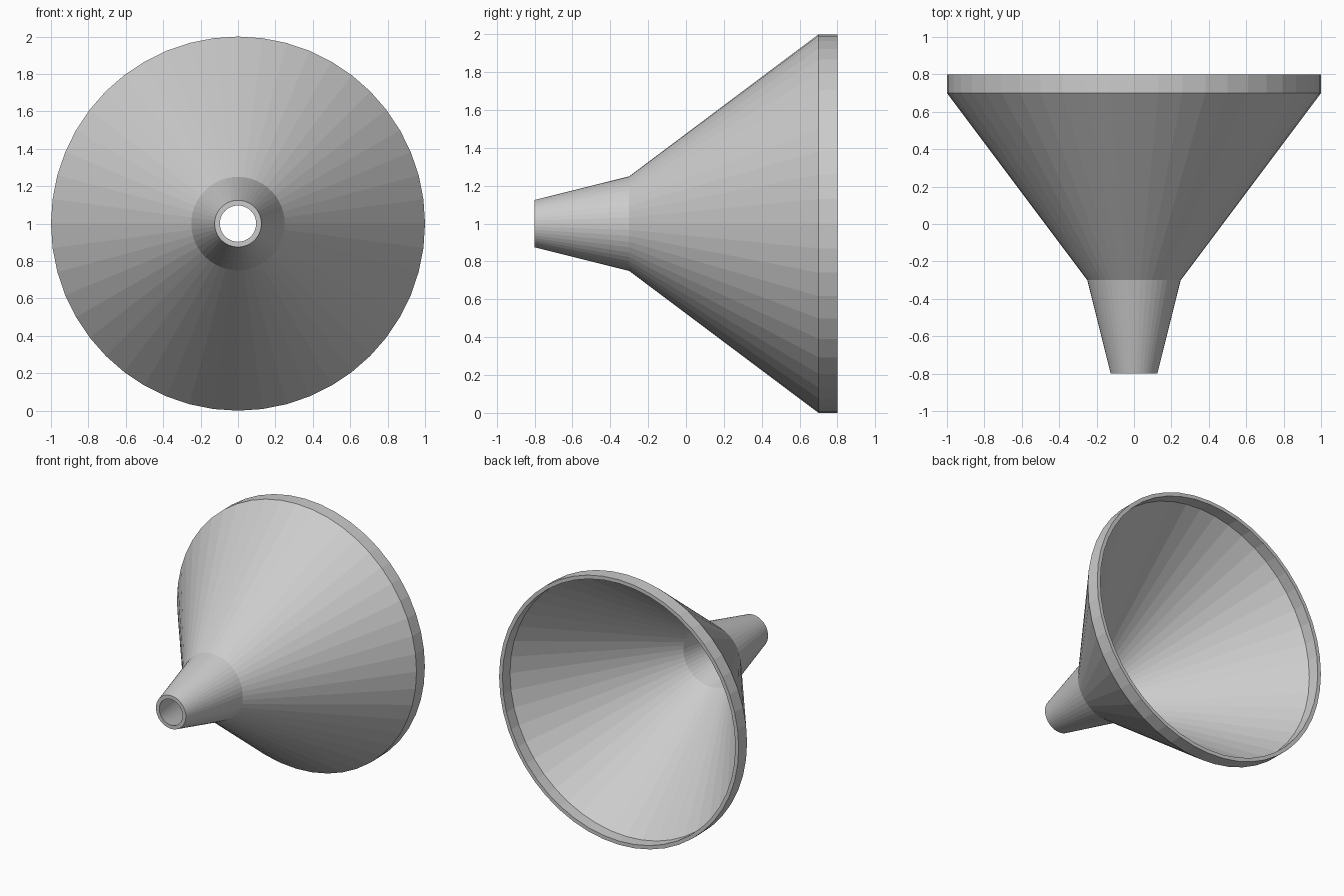
import bpy
import bmesh
from math import cos, sin, pi

if "Cube" in bpy.data.objects:
    bpy.data.objects.remove(bpy.data.objects["Cube"])

SIDES = 48

# Closed wall profile as (radius, y): outer skin from spout to rim, then inner skin back
PROFILE = [
    (0.125, -0.8), (0.25, -0.3), (1.0, 0.7), (1.0, 0.8),
    (0.972, 0.8), (0.972, 0.71), (0.223, -0.287), (0.097, -0.8),
]


def revolve(name, profile, centre_z):
    """Revolve a closed profile around a line parallel to y."""
    bm = bmesh.new()
    rings = []
    for i in range(SIDES):
        a = 2 * pi * i / SIDES
        rings.append([bm.verts.new((r * cos(a), y, centre_z + r * sin(a)))
                      for r, y in profile])
    n = len(profile)
    for i in range(SIDES):
        here, there = rings[i], rings[(i + 1) % SIDES]
        for j in range(n):
            k = (j + 1) % n
            bm.faces.new((here[j], here[k], there[k], there[j]))
    bmesh.ops.recalc_face_normals(bm, faces=bm.faces)
    mesh = bpy.data.meshes.new(name)
    bm.to_mesh(mesh)
    bm.free()
    obj = bpy.data.objects.new(name, mesh)
    bpy.context.collection.objects.link(obj)
    return obj


# Hollow funnel: spout, cone and rim in one flat-shaded wall
revolve("funnel", PROFILE, 1.0)
